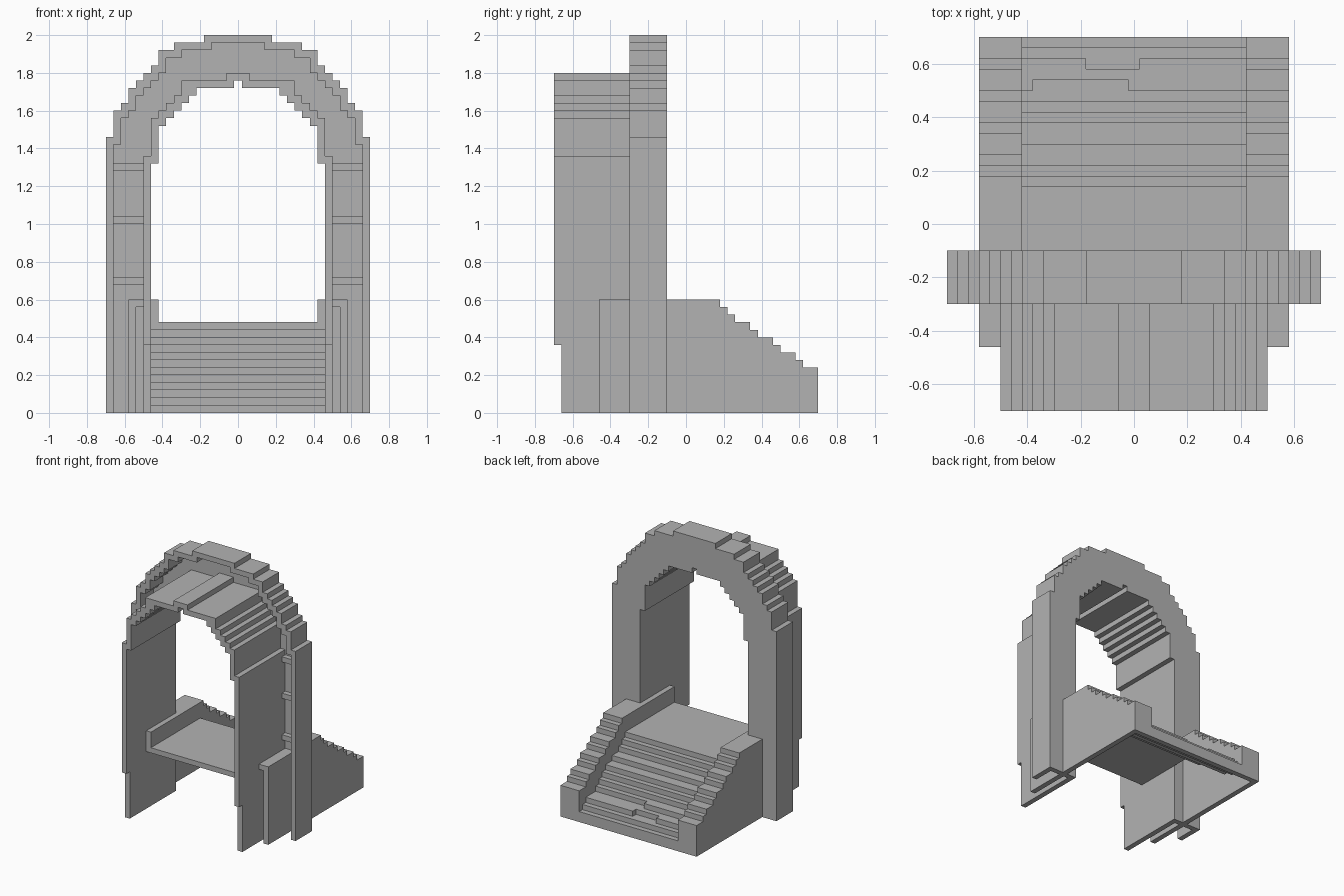
import bpy, bmesh

cube = bpy.data.objects.get("Cube")
if cube:
    bpy.data.objects.remove(cube, do_unlink=True)

T = 0.04  # wall thickness and step height

stone = bpy.data.materials.new("stone_grey")
stone.use_nodes = True
stone.diffuse_color = (0.45, 0.45, 0.45, 1)
bsdf = next(n for n in stone.node_tree.nodes if n.type == 'BSDF_PRINCIPLED')
bsdf.inputs["Base Color"].default_value = (0.45, 0.45, 0.45, 1)
bsdf.inputs["Roughness"].default_value = 0.9


def prism(name, outline, axis, lo, hi):
    """Extrude a flat outline along x (outline in y, z) or along y (outline in x, z)."""
    bm = bmesh.new()
    place = (lambda p: (lo, p[0], p[1])) if axis == "x" else (lambda p: (p[0], lo, p[1]))
    face = bm.faces.new([bm.verts.new(place(p)) for p in outline])
    new = bmesh.ops.extrude_face_region(bm, geom=[face])["geom"]
    move = (hi - lo, 0, 0) if axis == "x" else (0, hi - lo, 0)
    bmesh.ops.translate(bm, vec=move, verts=[v for v in new if isinstance(v, bmesh.types.BMVert)])
    bmesh.ops.recalc_face_normals(bm, faces=bm.faces)
    mesh = bpy.data.meshes.new(name)
    bm.to_mesh(mesh)
    bm.free()
    mesh.materials.append(stone)
    obj = bpy.data.objects.new(name, mesh)
    bpy.context.collection.objects.link(obj)
    return obj


def box(name, x0, x1, y0, y1, z0, z1):
    return prism(name, [(y0, z0), (y1, z0), (y1, z1), (y0, z1)], "x", x0, x1)


def arch_path(columns, base):
    """Stepped arch from left foot to right foot; columns run from the crown outwards."""
    half, inner = [], None
    for x, z in columns:
        if inner is not None:
            half.append((inner, z))
        half.append((x, z))
        inner = x
    half.append((inner, base))
    return [(-x, z) for x, z in reversed(half)] + half


def arch_ring(name, outer, inner, y0, y1, base=0.0):
    outline = arch_path(outer, base) + arch_path(inner, base)[::-1]
    return prism(name, outline, "y", y0, y1)


def descent(start, top, edges, end, shift=0.0):
    """Stepped line going down towards the back, ending on the ground."""
    z = top - shift
    pts = [(start, z)]
    for y in edges:
        pts += [(y - shift, z), (y - shift, z - T)]
        z -= T
    return pts + [(end - shift, z), (end - shift, 0)]


# Arch profiles as (half width, height)
frame_outer = [(.18, 2.0), (.34, 1.96), (.42, 1.92), (.46, 1.84), (.50, 1.80),
               (.54, 1.76), (.58, 1.72), (.62, 1.64), (.66, 1.60), (.70, 1.46)]
frame_inner = [(x - T, z - T) for x, z in frame_outer]
vault_outer = [(.06, 1.80), (.30, 1.76), (.34, 1.68), (.38, 1.64),
               (.42, 1.60), (.46, 1.56), (.50, 1.36)]
opening = [(.02, 1.76), (.22, 1.72), (.26, 1.68), (.30, 1.64),
           (.34, 1.60), (.38, 1.56), (.42, 1.52), (.46, 1.32)]

# Frame shell, its back plate, and the vault running through it
arch_ring("frame_shell", frame_outer, frame_inner, -.30, -.14)
arch_ring("frame_back_plate", frame_outer, opening, -.14, -.10)
arch_ring("vault", vault_outer, opening, -.66, -.14)
arch_ring("vault_front_lip", vault_outer, opening, -.70, -.66, base=.36)

# Platform and stairs as one thin folded ribbon
START, END = -.46, .70
stair_edges = [.14, .18, .22, .30, .38, .42, .46, .50, .58, .66]
stair_top = descent(START, .48, stair_edges, END)
stair_under = descent(START, .48, stair_edges, END, T)
prism("platform_and_stairs", stair_top + stair_under[::-1], "x", -.42, .42)

# Worn treads that project a little further
box("upper_tread_patch", -.38, -.02, .50, .54, .16, .20)
box("lower_tread_patch_right", -.42, -.18, .58, .62, .12, .16)
box("lower_tread_patch_left", .02, .42, .58, .62, .12, .16)

# Parapets: outer wall, stepped cap and inner wall on each side
rail_edges = [.18, .22, .26, .34, .38, .46, .50, .58, .62]
rail_top = descent(START, .60, rail_edges, END)
rail_under = descent(START, .60, rail_edges, END, T)
for side, s in (("left", 1), ("right", -1)):
    def span(a, b):
        return min(s * a, s * b), max(s * a, s * b)

    prism("parapet_outer_wall_" + side, rail_top + [(START, 0)], "x", *span(.54, .58))
    prism("parapet_cap_" + side, rail_top + rail_under[::-1], "x", *span(.46, .54))
    prism("parapet_inner_wall_" + side, rail_top + stair_under[::-1], "x", *span(.42, .46))

    # Ribs inside the hollow frame legs
    for i, z in enumerate((.68, 1.0, 1.28)):
        box(f"leg_rib_{side}_{i + 1}", *span(.50, .66), -.18, -.14, z, z + T)
